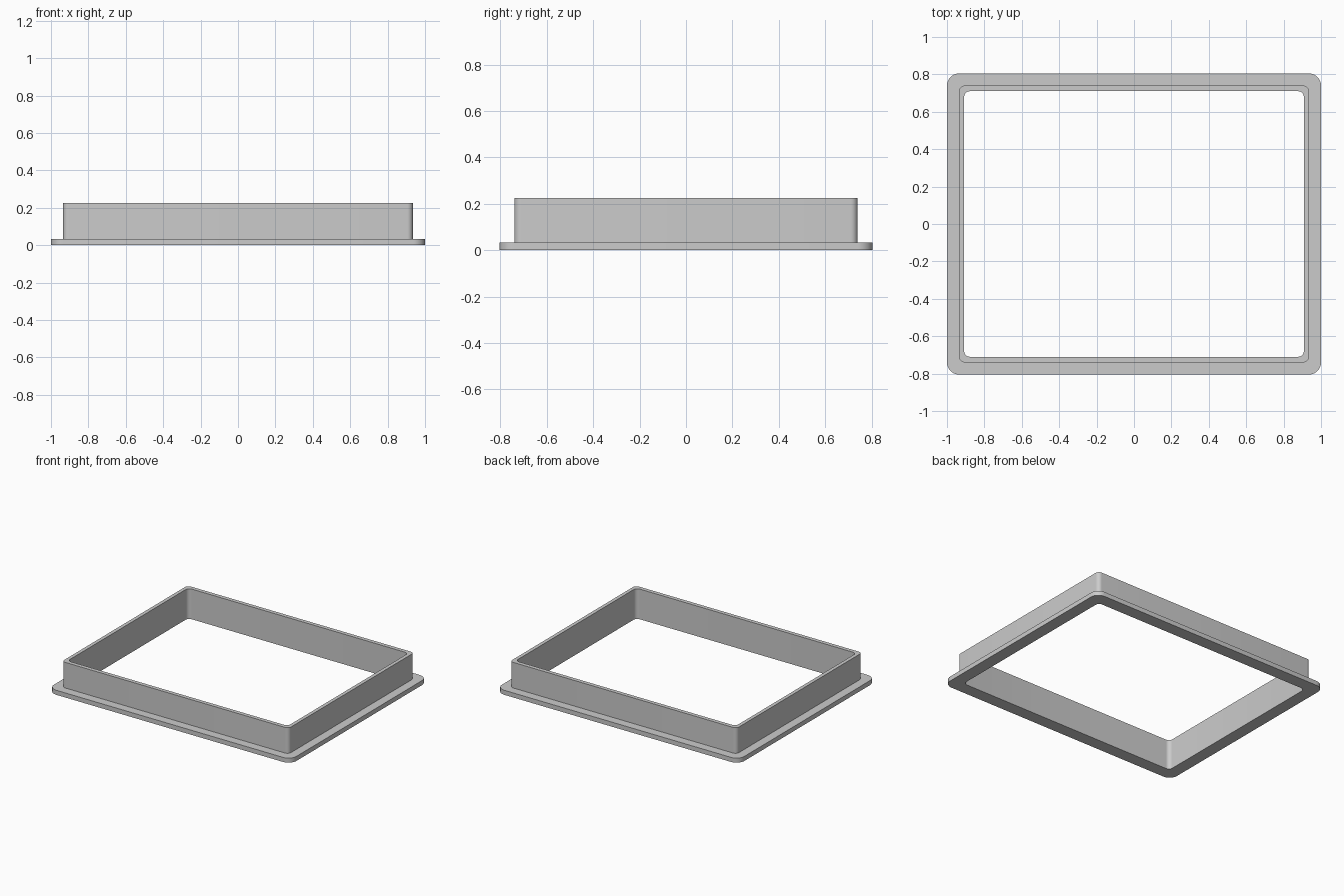
import bpy
import bmesh
from math import cos, sin, pi

cube = bpy.data.objects.get("Cube")
if cube:
    bpy.data.objects.remove(cube, do_unlink=True)

# Single grey finish
grey = bpy.data.materials.new("light_grey")
grey.use_nodes = True
colour = (0.6, 0.6, 0.6, 1)
grey.diffuse_color = colour
grey.node_tree.nodes["Principled BSDF"].inputs["Base Color"].default_value = colour

STEPS = 8  # segments per rounded corner


def rounded_ring(bm, outline, z):
    """Ring of vertices around a rounded rectangle (half x, half y, radius)."""
    hx, hy, r = outline
    ring = []
    for i, (sx, sy) in enumerate([(1, 1), (-1, 1), (-1, -1), (1, -1)]):
        for k in range(STEPS + 1):
            a = (i + k / STEPS) * pi / 2
            ring.append(bm.verts.new((sx * (hx - r) + r * cos(a),
                                      sy * (hy - r) + r * sin(a), z)))
    return ring


# Outlines of the flange edge, the wall outside and the opening
flange = (1.0, 0.805, 0.065)
wall = (0.935, 0.74, 0.03)
opening = (0.908, 0.71, 0.03)
flange_top, wall_top = 0.034, 0.225

# Cross-section carried round the frame: flange below, upright wall above
section = [(opening, 0), (flange, 0), (flange, flange_top),
           (wall, flange_top), (wall, wall_top), (opening, wall_top)]

bm = bmesh.new()
rings = [rounded_ring(bm, outline, z) for outline, z in section]
for a, b in zip(rings, rings[1:] + rings[:1]):
    for i in range(len(a)):
        j = (i + 1) % len(a)
        bm.faces.new((a[i], a[j], b[j], b[i]))
bmesh.ops.recalc_face_normals(bm, faces=bm.faces)

mesh = bpy.data.meshes.new("flanged_frame")
bm.to_mesh(mesh)
bm.free()
mesh.materials.append(grey)
frame = bpy.data.objects.new("flanged_frame", mesh)
bpy.context.collection.objects.link(frame)

# Smooth corners, sharp edges
bpy.ops.object.select_all(action="DESELECT")
frame.select_set(True)
bpy.context.view_layer.objects.active = frame
bpy.ops.object.shade_smooth_by_angle(angle=pi / 6)
